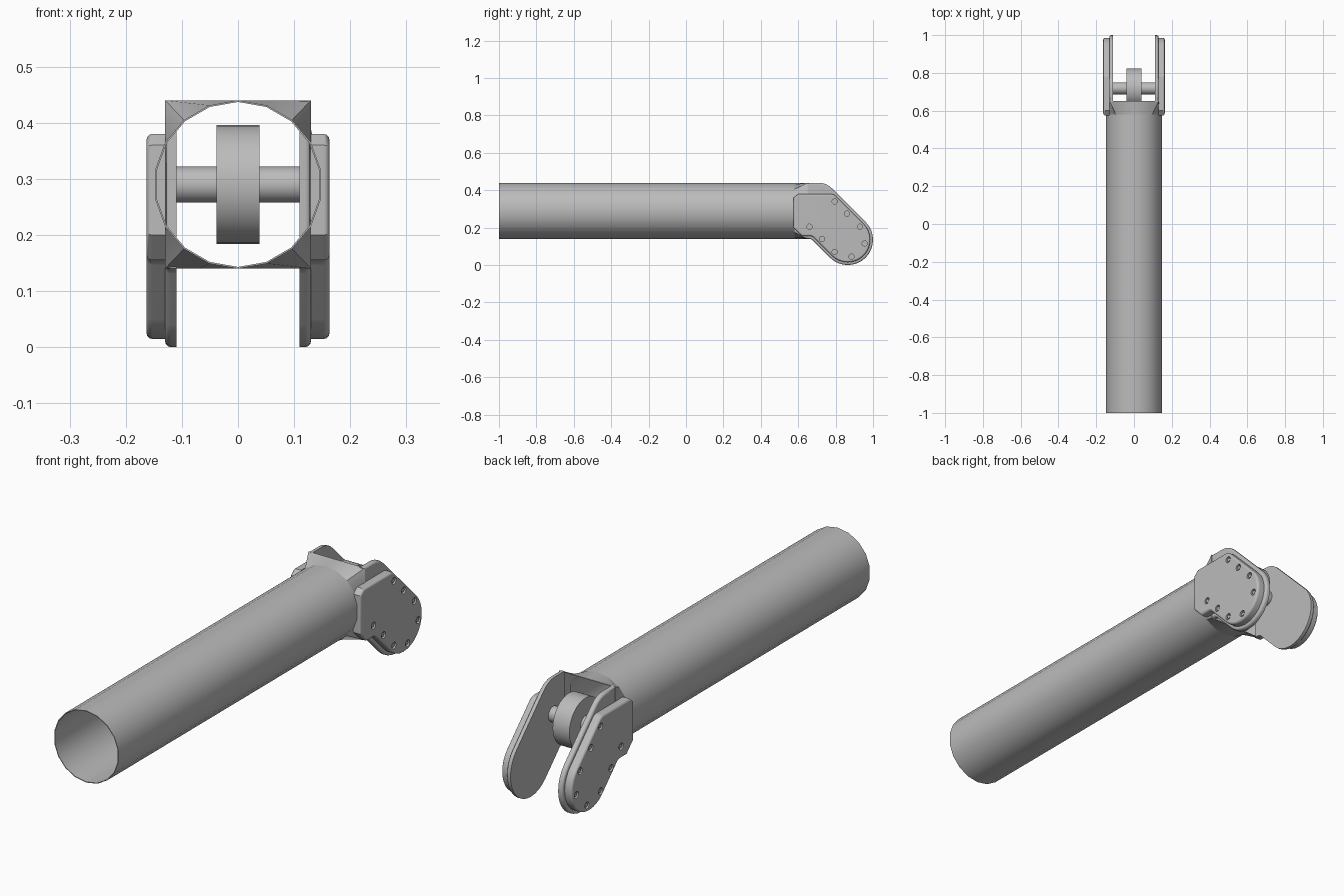
import bpy, bmesh, math
from mathutils import Vector, Matrix

cube = bpy.data.objects.get("Cube")
if cube:
    bpy.data.objects.remove(cube, do_unlink=True)

grey = bpy.data.materials.new("grey metal")
grey.use_nodes = True
grey.diffuse_color = (0.5, 0.5, 0.5, 1)
grey.node_tree.nodes["Principled BSDF"].inputs["Base Color"].default_value = grey.diffuse_color

AXIS_Z = 0.29     # height of the tube axis
RADIUS = 0.15     # tube radius
SIDES = 18
ANGLES = [math.pi / 2 + 2 * math.pi * i / SIDES for i in range(SIDES)]
CORNER = math.radians(50)   # ring angle that becomes a corner of the square frame


def make_object(name, bm):
    bmesh.ops.recalc_face_normals(bm, faces=bm.faces)
    mesh = bpy.data.meshes.new(name)
    bm.to_mesh(mesh)
    bm.free()
    mesh.materials.append(grey)
    obj = bpy.data.objects.new(name, mesh)
    bpy.context.collection.objects.link(obj)
    return obj


def activate(obj):
    bpy.ops.object.select_all(action='DESELECT')
    obj.select_set(True)
    bpy.context.view_layer.objects.active = obj


def smooth(obj):
    activate(obj)
    bpy.ops.object.shade_smooth_by_angle(angle=math.radians(31))


def mirror(obj):
    obj.modifiers.new("mirror", 'MIRROR').use_axis[0] = True


def circle_ring(y):
    return [(RADIUS * math.cos(a), y, AXIS_Z + RADIUS * math.sin(a)) for a in ANGLES]


def square_ring(y, half_x, half_z):
    def clamp(v):
        return max(-1, min(1, v))
    return [(half_x * clamp(math.cos(a) / math.cos(CORNER)), y,
             AXIS_Z + half_z * clamp(math.sin(a) / math.sin(CORNER))) for a in ANGLES]


def shell(name, ring_a, ring_b):
    """Thin open-ended wall between two rings."""
    bm = bmesh.new()
    a = [bm.verts.new(p) for p in ring_a]
    b = [bm.verts.new(p) for p in ring_b]
    for i in range(SIDES):
        j = (i + 1) % SIDES
        bm.faces.new((a[i], b[i], b[j], a[j]))
    obj = make_object(name, bm)
    wall = obj.modifiers.new("wall", 'SOLIDIFY')
    wall.thickness = 0.003
    wall.offset = -1
    activate(obj)
    bpy.ops.object.modifier_apply(modifier="wall")
    smooth(obj)


def rounded(corners):
    """Outline in (y, z) from corners given as (y, z, fillet radius)."""
    out = []
    for i, (y, z, r) in enumerate(corners):
        p = Vector((y, z))
        if r == 0:
            out.append(p)
            continue
        to_prev = (Vector(corners[i - 1][:2]) - p).normalized()
        to_next = (Vector(corners[(i + 1) % len(corners)][:2]) - p).normalized()
        half = to_prev.angle(to_next) / 2
        centre = p + (to_prev + to_next).normalized() * (r / math.sin(half))
        start = p + to_prev * (r / math.tan(half)) - centre
        end = p + to_next * (r / math.tan(half)) - centre
        a0 = math.atan2(start.y, start.x)
        turn = math.atan2(end.y, end.x) - a0
        turn = (turn + math.pi) % (2 * math.pi) - math.pi
        steps = max(3, round(abs(turn) / math.radians(11)))
        for k in range(steps + 1):
            a = a0 + turn * k / steps
            q = centre + r * Vector((math.cos(a), math.sin(a)))
            # neighbouring fillets may share their end point
            if not out or (q - out[-1]).length > 0.004:
                out.append(q)
    return out


def slab(name, corners, x_in, x_out, bevel):
    """Plate with a rounded outer rim."""
    bm = bmesh.new()
    outline = rounded(corners)
    inner = bm.faces.new([bm.verts.new((x_in, p.x, p.y)) for p in outline])
    grown = bmesh.ops.extrude_face_region(bm, geom=[inner], use_keep_orig=True)["geom"]
    outer_verts = [g for g in grown if isinstance(g, bmesh.types.BMVert)]
    bmesh.ops.translate(bm, verts=outer_verts, vec=(x_out - x_in, 0, 0))
    bmesh.ops.recalc_face_normals(bm, faces=bm.faces)
    rim = [e for e in bm.edges if all(abs(v.co.x - x_out) < 1e-5 for v in e.verts)]
    bmesh.ops.bevel(bm, geom=rim, offset=bevel, segments=3, profile=0.5, affect='EDGES')
    return make_object(name, bm)


def cylinder(bm, radius, depth, centre, sides):
    """Cylinder lying along x."""
    bmesh.ops.create_cone(bm, cap_ends=True, segments=sides, radius1=radius, radius2=radius,
                          depth=depth, matrix=Matrix.Translation(centre)
                          @ Matrix.Rotation(math.pi / 2, 4, 'Y'))


# Tube and its transition into the square frame
shell("arm_tube", circle_ring(-1), circle_ring(0.58))
shell("frame_collar", circle_ring(0.58), square_ring(0.65, 0.13, 0.15))

# Fork plates
fork = slab("fork_plate", [(0.645, 0.44, 0), (0.75, 0.44, 0.1), (1.056, 0.135, 0.135),
                           (0.865, -0.056, 0.135), (0.67, 0.14, 0.03), (0.645, 0.14, 0)],
            0.11, 0.13, 0.01)

# Side covers with counterbored bolt holes
cover = slab("side_cover", [(0.575, 0.36, 0), (0.6, 0.38, 0), (0.79, 0.38, 0.04),
                            (1.035, 0.135, 0.12), (0.865, -0.035, 0.12),
                            (0.675, 0.155, 0.03), (0.62, 0.155, 0), (0.575, 0.2, 0)],
             0.129, 0.163, 0.01)
bolts = [(0.795, 0.34), (0.86, 0.275), (0.93, 0.205), (0.955, 0.115),
         (0.885, 0.045), (0.795, 0.07), (0.727, 0.14), (0.66, 0.205)]
bm = bmesh.new()
for y, z in bolts:
    cylinder(bm, 0.014, 0.02, (0.163, y, z), 16)
cutter = make_object("hole_cutter", bm)
cutter.hide_render = True
cut = cover.modifiers.new("holes", 'BOOLEAN')
cut.object = cutter
cut.solver = 'EXACT'
activate(cover)
bpy.ops.object.modifier_apply(modifier="holes")
bpy.data.objects.remove(cutter, do_unlink=True)

for plate in (fork, cover):
    smooth(plate)
    mirror(plate)
    plate.modifiers.new("normals", 'WEIGHTED_NORMAL').keep_sharp = True

# Hexagonal bolt heads
bm = bmesh.new()
for y, z in bolts:
    cylinder(bm, 0.009, 0.01, (0.155, y, z), 6)
mirror(make_object("bolt_heads", bm))

# Axle and roller
for name, radius, width in (("axle", 0.032, 0.222), ("roller", 0.106, 0.077)):
    bm = bmesh.new()
    cylinder(bm, radius, width, (0, 0.718, AXIS_Z), 32)
    smooth(make_object(name, bm))
